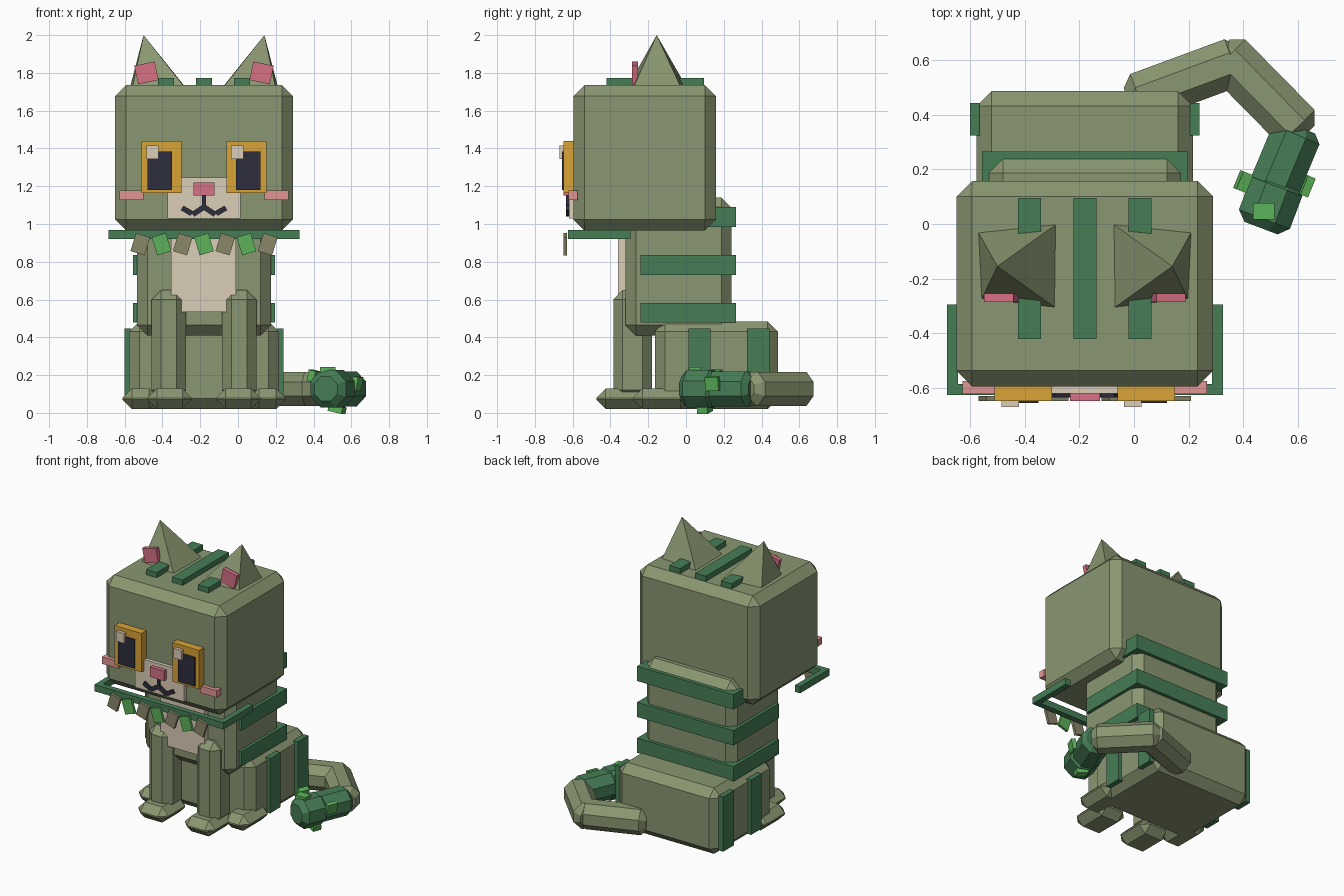
import bpy, bmesh, math
from mathutils import Vector, Matrix

if "Cube" in bpy.data.objects:
    bpy.data.objects.remove(bpy.data.objects["Cube"])

CX = -0.18  # the cat's symmetry plane


def material(name, rgb):
    m = bpy.data.materials.new(name)
    lin = [(c / 255 / 12.92) if c < 11 else ((c / 255 + 0.055) / 1.055) ** 2.4 for c in rgb]
    m.diffuse_color = (*lin, 1)
    m.use_nodes = True
    m.node_tree.nodes["Principled BSDF"].inputs["Base Color"].default_value = m.diffuse_color
    return m


OLIVE = material("olive fur", (138, 150, 113))
GREEN = material("dark green", (70, 126, 86))
LEAF = material("bright green", (92, 178, 90))
ORANGE = material("amber", (216, 163, 54))
NAVY = material("dark navy", (46, 46, 62))
CREAM = material("cream", (220, 205, 183))
ROSE = material("rose pink", (214, 112, 132))
BLUSH = material("light pink", (226, 150, 148))
TAUPE = material("taupe", (138, 136, 106))


def finish(bm, name, mat):
    bmesh.ops.recalc_face_normals(bm, faces=bm.faces)
    me = bpy.data.meshes.new(name)
    bm.to_mesh(me)
    bm.free()
    me.materials.append(mat)
    ob = bpy.data.objects.new(name, me)
    bpy.context.collection.objects.link(ob)
    return ob


def chamfer(bm, edges, width):
    bmesh.ops.bevel(bm, geom=list(edges), offset=width, segments=1, affect='EDGES', profile=0.5)


def box(name, mat, x, y, z, bevel=0, tilt=0, yaw=0):
    """Box from (min, max) ranges, with chamfer, tilt about y and yaw about z (degrees)."""
    bm = bmesh.new()
    bmesh.ops.create_cube(bm, size=1)
    bmesh.ops.scale(bm, vec=(x[1] - x[0], y[1] - y[0], z[1] - z[0]), verts=bm.verts)
    if bevel:
        chamfer(bm, bm.edges, bevel)
    rot = Matrix.Rotation(math.radians(yaw), 4, 'Z') @ Matrix.Rotation(math.radians(tilt), 4, 'Y')
    mid = Vector((sum(x) / 2, sum(y) / 2, sum(z) / 2))
    bmesh.ops.transform(bm, matrix=Matrix.Translation(mid) @ rot, verts=bm.verts)
    return finish(bm, name, mat)


def pair(name, mat, x, y, z, bevel=0, tilt=0):
    """Box on the left side and its mirror image on the right."""
    box(name + "_left", mat, x, y, z, bevel, tilt)
    box(name + "_right", mat, (2 * CX - x[1], 2 * CX - x[0]), y, z, bevel, -tilt)


def tube(name, mat, a, b, r, bevel):
    """Eight-sided chamfered cylinder from a to b."""
    a, b = Vector(a), Vector(b)
    bm = bmesh.new()
    bmesh.ops.create_cone(bm, cap_ends=True, segments=8, radius1=r, radius2=r, depth=(b - a).length)
    bmesh.ops.rotate(bm, matrix=Matrix.Rotation(math.pi / 8, 3, 'Z'), verts=bm.verts)
    chamfer(bm, [e for e in bm.edges if abs(e.verts[0].co.z - e.verts[1].co.z) < 1e-4], bevel)
    rot = (b - a).to_track_quat('Z', 'Y').to_matrix().to_4x4()
    bmesh.ops.transform(bm, matrix=Matrix.Translation((a + b) / 2) @ rot, verts=bm.verts)
    finish(bm, name, mat)


def ear(name, sign):
    base = [(-0.57, -0.03), (-0.283, 0.0), (-0.287, -0.307), (-0.558, -0.275)]
    flip = lambda x: CX + sign * (x - CX)
    bm = bmesh.new()
    ring = [bm.verts.new((flip(x), y, 1.73)) for x, y in base]
    tip = bm.verts.new((flip(-0.5), -0.155, 2.0))
    bm.faces.new(ring)
    for i in range(4):
        bm.faces.new((ring[i], ring[(i + 1) % 4], tip))
    finish(bm, name, OLIVE)


# Main masses
box("head", OLIVE, (-0.65, 0.29), (-0.595, 0.158), (0.965, 1.735), 0.058)
box("torso", OLIVE, (-0.535, 0.175), (-0.32, 0.242), (0.41, 1.14), 0.055)
box("hips", OLIVE, (-0.576, 0.216), (-0.165, 0.486), (0.02, 0.485), 0.055)
box("chest_patch", CREAM, (-0.355, -0.01), (-0.36, -0.31), (0.535, 0.95))

# Legs and paws
pair("front_leg", OLIVE, (-0.457, -0.275), (-0.385, -0.18), (0.07, 0.65), 0.05)
pair("front_paw", OLIVE, (-0.48, -0.245), (-0.475, -0.19), (0.02, 0.13), 0.05)
pair("hind_paw", OLIVE, (-0.612, -0.42), (-0.28, 0.02), (0.02, 0.13), 0.05)

# Ears
ear("ear_left", 1)
ear("ear_right", -1)
pair("inner_ear", ROSE, (-0.54, -0.43), (-0.285, -0.255), (1.75, 1.85), 0, -12)

# Face
pair("eye", ORANGE, (-0.51, -0.30), (-0.648, -0.59), (1.165, 1.44))
pair("pupil", NAVY, (-0.48, -0.35), (-0.656, -0.64), (1.18, 1.385))
for i, x in enumerate((-0.4535, -0.004)):
    box(f"eye_glint_{i}", CREAM, (x - 0.032, x + 0.032), (-0.67, -0.645), (1.345, 1.415))
box("muzzle", CREAM, (-0.372, 0.013), (-0.62, -0.585), (1.03, 1.245))
box("nose", ROSE, (-0.235, -0.125), (-0.648, -0.61), (1.15, 1.22))
pair("cheek", BLUSH, (-0.628, -0.50), (-0.622, -0.575), (1.128, 1.177))
box("mouth_stem", NAVY, (-0.19, -0.17), (-0.635, -0.61), (1.08, 1.15))
pair("mouth_inner", NAVY, (-0.245, -0.175), (-0.635, -0.61), (1.056, 1.084), 0, -33)
pair("mouth_outer", NAVY, (-0.30, -0.24), (-0.635, -0.61), (1.056, 1.084), 0, 30)

# Green stripes on head, torso and hips
for i, x in enumerate((-0.382, CX, 0.022)):
    box(f"head_stripe_{i}", GREEN, (x - 0.042, x + 0.042), (-0.42, 0.095), (1.72, 1.772))
for i, z in enumerate((0.53, 0.783, 1.037)):
    box(f"torso_stripe_{i}", GREEN, (-0.557, 0.197), (-0.24, 0.265), (z - 0.052, z + 0.052))
for i, y in enumerate((0.072, 0.383)):
    pair(f"hip_stripe_{i}", GREEN, (-0.6, -0.565), (y - 0.059, y + 0.059), (0.06, 0.447))

# Collar of three bars with hanging tags
box("collar_front", GREEN, (-0.685, 0.325), (-0.625, -0.585), (0.92, 0.967))
pair("collar_side", GREEN, (-0.685, -0.645), (-0.585, -0.295), (0.92, 0.967))
for i in range(7):
    x = CX + (i - 3) * 0.1125
    box(f"collar_tag_{i}", LEAF if i % 2 else TAUPE, (x - 0.039, x + 0.039), (-0.648, -0.63),
        (0.843, 0.943), 0, -17 if i % 2 else 17)

# Tail curling round to the right
Z = 0.127
tube("tail_base", OLIVE, (-0.02, 0.45, Z), (0.40, 0.605, Z), 0.098, 0.04)
tube("tail_middle", OLIVE, (0.315, 0.64, Z), (0.625, 0.325, Z), 0.098, 0.04)
tube("tail_end", GREEN, (0.605, 0.355, Z), (0.49, 0.08, Z), 0.1, 0.03)
tube("tail_tip", GREEN, (0.535, 0.17, Z), (0.465, -0.015, Z), 0.108, 0.035)

# Leaves on the tail tip
leaves = [((0.475, 0.047, 0.228), (0.08, 0.06, 0.03), 0), ((0.63, 0.14, 0.155), (0.03, 0.075, 0.075), -22),
          ((0.40, 0.155, 0.195), (0.04, 0.07, 0.06), -22), ((0.525, 0.10, 0.02), (0.08, 0.06, 0.035), -22)]
for i, (c, s, yaw) in enumerate(leaves):
    box(f"tail_leaf_{i}", LEAF, *[(c[k] - s[k] / 2, c[k] + s[k] / 2) for k in range(3)], 0, 12 if i else 0, yaw)
